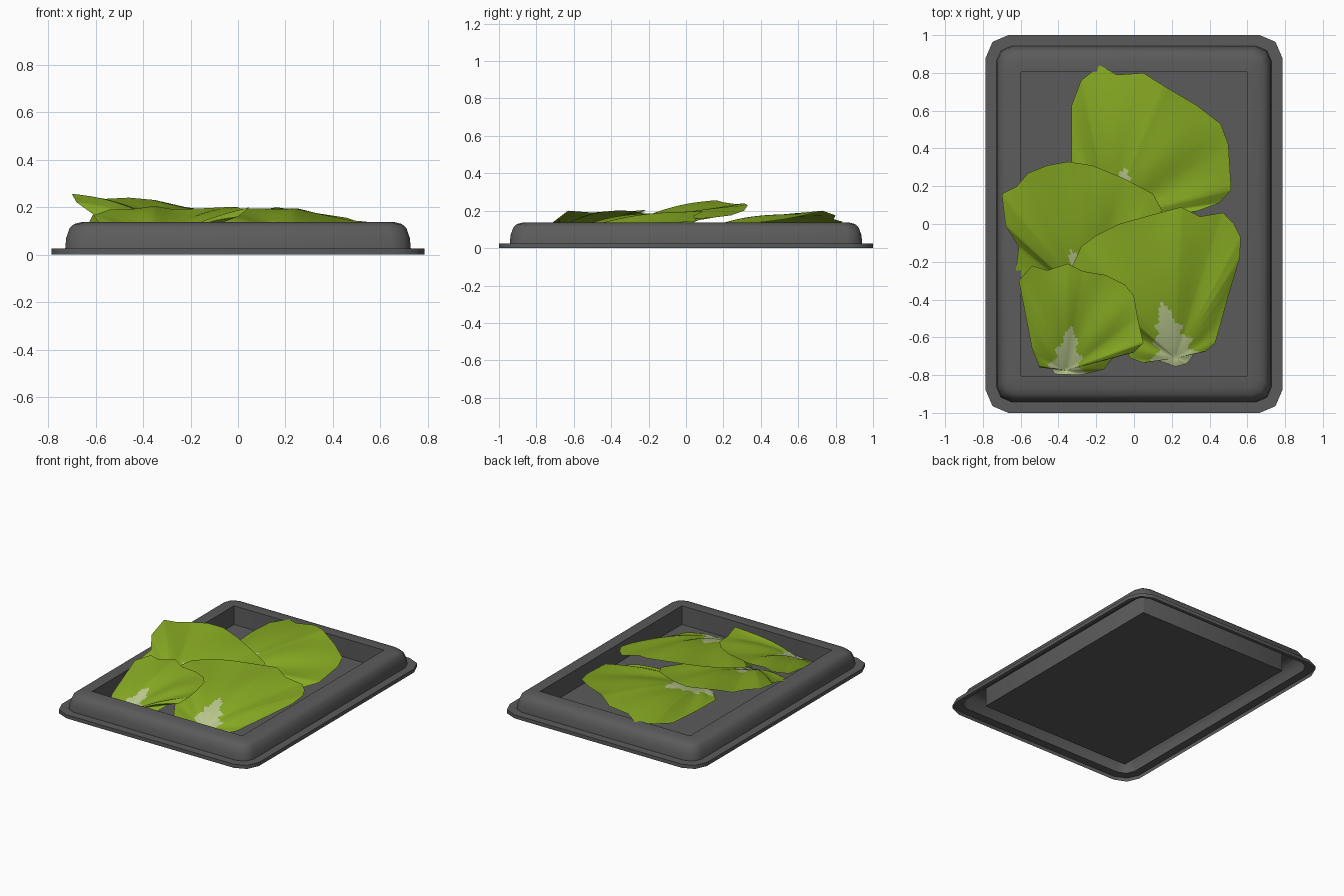
import bpy, math
from mathutils import Vector


def material(name, rgb):
    m = bpy.data.materials.new(name)
    m.diffuse_color = (*rgb, 1)
    return m


GREY = material("dark grey plastic", (0.105, 0.105, 0.105))
GREEN = material("leaf green", (0.24, 0.40, 0.016))
PALE = material("pale leaf rib", (0.49, 0.58, 0.27))


def make_object(name, verts, faces, mats):
    me = bpy.data.meshes.new(name)
    me.from_pydata(verts, [], faces)
    for m in mats:
        me.materials.append(m)
    ob = bpy.data.objects.new(name, me)
    bpy.context.collection.objects.link(ob)
    return ob


def smooth(ob, degrees):
    bpy.ops.object.select_all(action='DESELECT')
    ob.select_set(True)
    bpy.context.view_layer.objects.active = ob
    bpy.ops.object.shade_smooth_by_angle(angle=math.radians(degrees))


def corner_ring(hx, hy, r, z):
    """Rectangle whose corners are cut in two steps."""
    quarter = [(hx, hy - r), (hx - 0.3 * r, hy - 0.3 * r), (hx - r, hy)]
    pts = []
    for sx, sy, rev in ((1, 1, 0), (-1, 1, 1), (-1, -1, 0), (1, -1, 1)):
        q = quarter[::-1] if rev else quarter
        pts += [(sx * x, sy * y, z) for x, y in q]
    return pts


# Tray: one hollow shell from the flange over the rim into the basin
profile = [(0.785, 1.0, 0.12, 0), (0.785, 1.0, 0.12, 0.026),
           (0.728, 0.942, 0.08, 0.026), (0.724, 0.938, 0.08, 0.07),
           (0.709, 0.922, 0.075, 0.113), (0.69, 0.903, 0.07, 0.129),
           (0.655, 0.868, 0.05, 0.138), (0.597, 0.806, 0.002, 0.138),
           (0.597, 0.806, 0.002, 0.004)]
verts, faces = [], []
for ring in profile:
    verts += corner_ring(*ring)
for k in range(len(profile) - 1):
    for i in range(12):
        j = (i + 1) % 12
        faces.append((k * 12 + i, k * 12 + j, k * 12 + 12 + j, k * 12 + 12 + i))
faces.append(tuple(range(len(verts) - 12, len(verts))))
smooth(make_object("tray", verts, faces, [GREY]), 50)


def leaf(name, base, axis, rib_len, rib_width, outline, ripple):
    """Rippled sheet fanned out from its base to an outline of (x, y, z)."""
    sub, rings = 8, 30
    base, axis = Vector(base), Vector(axis).normalized()
    rim = []
    for i, p in enumerate(outline):
        a, b = Vector(p), Vector(outline[(i + 1) % len(outline)])
        rim += [a.lerp(b, t / sub) for t in range(sub)]
    n = len(rim)
    vs, fs = [base], []
    for k in range(1, rings + 1):
        s = k / rings
        for p in rim:
            v = base.lerp(p, s)
            d = p - base
            wave = ripple * math.sin(9 * math.atan2(d.y, d.x)) * s * math.sin(math.pi * s) * min(1, d.length * 2)
            # long sides of the fan bulge upward
            bulge = 0.06 * min(1, d.length) * math.sin(math.pi * s ** 0.8)
            v.z = max(0.006, v.z + bulge + wave)
            vs.append(v)
    for i in range(n):
        j = (i + 1) % n
        fs.append((0, 1 + i, 1 + j))
        for k in range(rings - 1):
            o = 1 + k * n
            fs.append((o + i, o + n + i, o + n + j, o + j))
    ob = make_object(name, vs, fs, [GREEN, PALE])
    # pale rib: ragged wedge tapering away from the base
    for f in ob.data.polygons:
        f.use_smooth = True
        d = f.center - base
        t = d.x * axis.x + d.y * axis.y
        w = d.x * axis.y - d.y * axis.x
        if t < rib_len:
            limit = rib_width * (1 - max(t, 0) / rib_len) ** 0.8
            limit *= 1 + 0.25 * math.sin(t * 75 + (2 if w > 0 else 0))
            if abs(w) < limit:
                f.material_index = 1
    return ob


# Back leaf, its stem end tucked under the others
leaf("back_leaf", (-0.13, 0.02, 0.05), (0.32, 1, 0), 0.29, 0.13, [
    (-0.33, 0.63, .09), (-0.28, 0.76, .12), (-0.18, 0.84, .14), (-0.09, 0.79, .155),
    (0.05, 0.80, .175), (0.16, 0.73, .2), (0.33, 0.63, .175), (0.46, 0.53, .155),
    (0.50, 0.42, .14), (0.515, 0.18, .12), (0.45, 0.11, .10), (0.34, 0.07, .12),
    (0.15, 0.02, .08), (-0.05, -0.03, .05), (-0.22, 0.0, .05), (-0.32, 0.12, .06),
    (-0.33, 0.32, .07)], 0.014)

# Left leaf, raised highest at its outer edge
leaf("left_leaf", (-0.23, -0.42, 0.04), (-0.37, 1, 0), 0.30, 0.12, [
    (-0.70, 0.16, .256), (-0.62, 0.20, .245), (-0.56, 0.27, .235), (-0.46, 0.31, .24),
    (-0.35, 0.33, .23), (-0.22, 0.31, .2), (-0.05, 0.24, .175), (0.1, 0.16, .165),
    (0.15, 0.07, .15), (0.1, -0.1, .08), (0.0, -0.3, .04), (-0.12, -0.45, .03),
    (-0.26, -0.48, .03), (-0.44, -0.43, .06), (-0.63, -0.28, .13), (-0.61, -0.12, .17),
    (-0.68, -0.01, .22)], 0.016)

# Right leaf
leaf("right_leaf", (0.22, -0.71, 0.03), (-0.25, 1, 0), 0.31, 0.11, [
    (-0.33, -0.23, .165), (-0.28, -0.12, .185), (-0.20, -0.06, .19), (-0.08, 0.0, .195),
    (0.1, 0.05, .195), (0.25, 0.09, .195), (0.35, 0.04, .17), (0.47, 0.06, .145),
    (0.53, 0.0, .14), (0.565, -0.07, .135), (0.56, -0.18, .12), (0.5, -0.38, .09),
    (0.43, -0.63, .06), (0.38, -0.675, .05), (0.33, -0.67, .04), (0.28, -0.74, .025),
    (0.22, -0.755, .02), (0.12, -0.72, .03), (0.05, -0.735, .04), (-0.02, -0.71, .04),
    (-0.05, -0.66, .05), (-0.15, -0.5, .07), (-0.28, -0.35, .1)], 0.014)

# Front left leaf, lying on the others
leaf("front_leaf", (-0.36, -0.775, 0.02), (0.12, 1, 0), 0.24, 0.085, [
    (-0.61, -0.30, .165), (-0.54, -0.22, .19), (-0.46, -0.245, .19), (-0.35, -0.21, .205),
    (-0.27, -0.25, .19), (-0.15, -0.27, .195), (-0.05, -0.32, .2), (0.0, -0.38, .2),
    (0.02, -0.5, .19), (0.05, -0.63, .2), (0.0, -0.68, .16), (-0.08, -0.67, .13),
    (-0.16, -0.77, .07), (-0.28, -0.80, .03), (-0.42, -0.795, .02), (-0.45, -0.74, .03),
    (-0.5, -0.76, .035), (-0.54, -0.66, .08)], 0.016)
